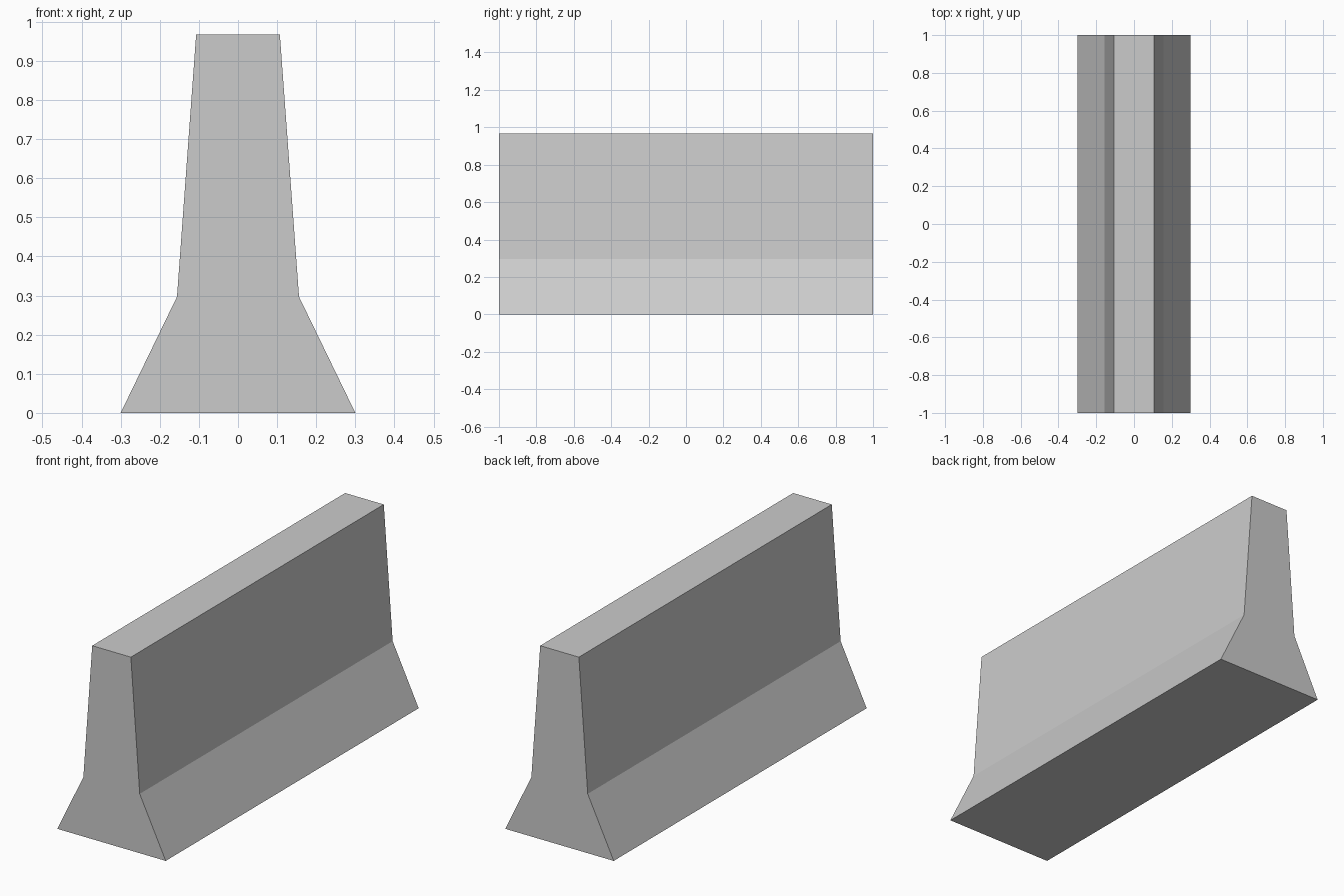
import bpy
import bmesh

if "Cube" in bpy.data.objects:
    bpy.data.objects.remove(bpy.data.objects["Cube"])

# Half cross-section of the barrier, from the foot up (x, z)
HALF = [(0.30, 0.0), (0.156, 0.297), (0.107, 0.968)]
LENGTH = 2.0

# Mirror the half profile into a closed outline
outline = HALF + [(-x, z) for x, z in reversed(HALF)]

# Barrier body: one end cap extruded along y
bm = bmesh.new()
cap = bm.faces.new([bm.verts.new((x, -LENGTH / 2, z)) for x, z in outline])
result = bmesh.ops.extrude_face_region(bm, geom=[cap], use_keep_orig=True)
far_verts = [g for g in result["geom"] if isinstance(g, bmesh.types.BMVert)]
bmesh.ops.translate(bm, verts=far_verts, vec=(0, LENGTH, 0))
bmesh.ops.recalc_face_normals(bm, faces=bm.faces)

mesh = bpy.data.meshes.new("road_barrier")
bm.to_mesh(mesh)
bm.free()
barrier = bpy.data.objects.new("road_barrier", mesh)
bpy.context.collection.objects.link(barrier)
